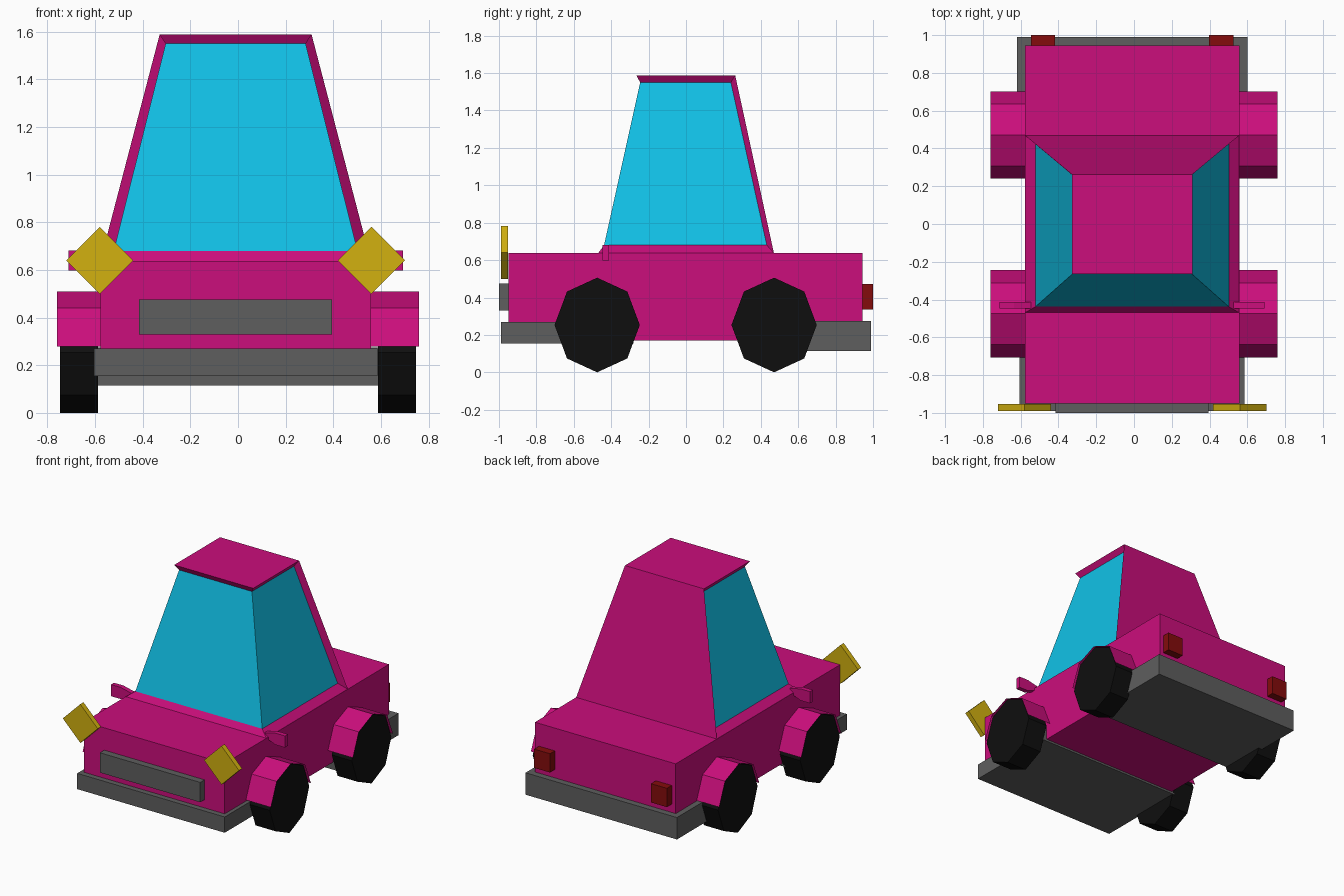
import bpy, bmesh, math
from mathutils import Vector

if "Cube" in bpy.data.objects:
    bpy.data.objects.remove(bpy.data.objects["Cube"])

CX = -0.01  # centre line of the body


def material(name, rgb):
    lin = [((c / 255 + 0.055) / 1.055) ** 2.4 if c > 10 else c / 255 / 12.92 for c in rgb]
    m = bpy.data.materials.new(name)
    m.diffuse_color = (*lin, 1)
    m.use_nodes = True
    m.node_tree.nodes["Principled BSDF"].inputs["Base Color"].default_value = m.diffuse_color
    return m


PAINT = material("magenta paint", (203, 14, 124))
GLASS = material("cyan glass", (18, 201, 240))
RUBBER = material("black rubber", (15, 15, 15))
GREY = material("grey plastic", (94, 94, 94))
YELLOW = material("yellow lamp", (210, 177, 16))
RED = material("red lamp", (132, 12, 12))


def finish(name, bm, *mats):
    me = bpy.data.meshes.new(name)
    bm.to_mesh(me)
    bm.free()
    for m in mats:
        me.materials.append(m)
    ob = bpy.data.objects.new(name, me)
    bpy.context.collection.objects.link(ob)
    return ob


def box(name, x, y, z, mat):
    bm = bmesh.new()
    bmesh.ops.create_cube(bm, size=1)
    for v in bm.verts:
        v.co = Vector([(lo + hi) / 2 + c * (hi - lo) for c, (lo, hi) in zip(v.co, (x, y, z))])
    return finish(name, bm, mat)


def loft(name, rings, mat, closed=True):
    """Skin equal rings of points; closed rings also get end caps."""
    bm = bmesh.new()
    vs = [[bm.verts.new(p) for p in r] for r in rings]
    n = len(vs[0])
    for a, b in zip(vs, vs[1:]):
        for i in range(n if closed else n - 1):
            j = (i + 1) % n
            bm.faces.new((a[i], a[j], b[j], b[i]))
    if closed:
        bm.faces.new(vs[0])
        bm.faces.new(vs[-1])
    bmesh.ops.recalc_face_normals(bm, faces=bm.faces)
    return finish(name, bm, mat)


def arc(x, cy, cz, ry, rz, first, last):
    """Points on an octagon in the plane across x."""
    return [(x, cy + ry * math.cos(i * math.pi / 4), cz + rz * math.sin(i * math.pi / 4))
            for i in range(first, last + 1)]


# lower body and the grey bumper pans
box("body", (-0.578, 0.558), (-0.95, 0.944), (0.17, 0.638), PAINT)
box("front_bumper", (-0.605, 0.586), (-0.99, -0.28), (0.155, 0.27), GREY)
box("rear_bumper", (-0.62, 0.602), (0.30, 0.99), (0.115, 0.275), GREY)
box("grille", (-0.415, 0.395), (-1.0, -0.94), (0.33, 0.475), GREY)

# cabin: outer frustum whose front and side faces are sunk in as glass
bm = bmesh.new()


def quad_ring(hx, y0, y1, z):
    return [bm.verts.new((CX + sx * hx, y, z)) for sx, y in ((-1, y1), (-1, y0), (1, y0), (1, y1))]


ob_, ot = quad_ring(0.568, -0.47, 0.47, 0.637), quad_ring(0.319, -0.266, 0.263, 1.588)
ib, it = quad_ring(0.512, -0.438, 0.432, 0.68), quad_ring(0.294, -0.245, 0.24, 1.55)
for i in range(3):
    j = i + 1
    bm.faces.new((ib[i], ib[j], it[j], it[i])).material_index = 1
    bm.faces.new((ob_[i], ob_[j], ib[j], ib[i]))
    bm.faces.new((it[i], it[j], ot[j], ot[i]))
bm.faces.new((ob_[0], ib[0], it[0], ot[0]))
bm.faces.new((ib[3], ob_[3], ot[3], it[3]))
bm.faces.new((ob_[3], ob_[0], ot[0], ot[3]))
bm.faces.new(ot)
bm.faces.new(ob_)
bmesh.ops.recalc_face_normals(bm, faces=bm.faces)
finish("cabin", bm, PAINT, GLASS)

for side, s in (("left", -1), ("right", 1)):
    # wheels with thin open half-octagon fenders over them
    for end, y in (("front", -0.475), ("rear", 0.471)):
        loft(f"{end}_{side}_wheel", [arc(s * x, y, 0.253, 0.228, 0.253, 0, 7)
                                     for x in (0.587, 0.748)], RUBBER)
        loft(f"{end}_{side}_fender", [arc(s * x, y, 0.278, 0.231, 0.231, 0, 4)
                                      for x in (0.55, 0.76)], PAINT, closed=False)

    # diamond headlight
    cx = CX + s * 0.57
    loft(f"{side}_headlight", [[(cx + 0.141 * dx, y, 0.64 + 0.141 * dz)
                                for dx, dz in ((1, 0), (0, 1), (-1, 0), (0, -1))]
                               for y in (-0.99, -0.953)], YELLOW)

    # tail light
    tx = CX + s * 0.472
    box(f"{side}_tail_light", (tx - 0.064, tx + 0.064), (0.93, 1.0), (0.335, 0.472), RED)

    # side mirror: tapered stem into a small block
    loft(f"{side}_mirror", [[(CX + s * x, y, z) for y, z in
                             ((-0.447, z0), (-0.413, z0), (-0.413, z1), (-0.447, z1))]
                            for x, z0, z1 in ((0.53, 0.635, 0.66), (0.625, 0.597, 0.682),
                                              (0.702, 0.597, 0.682))], PAINT)
